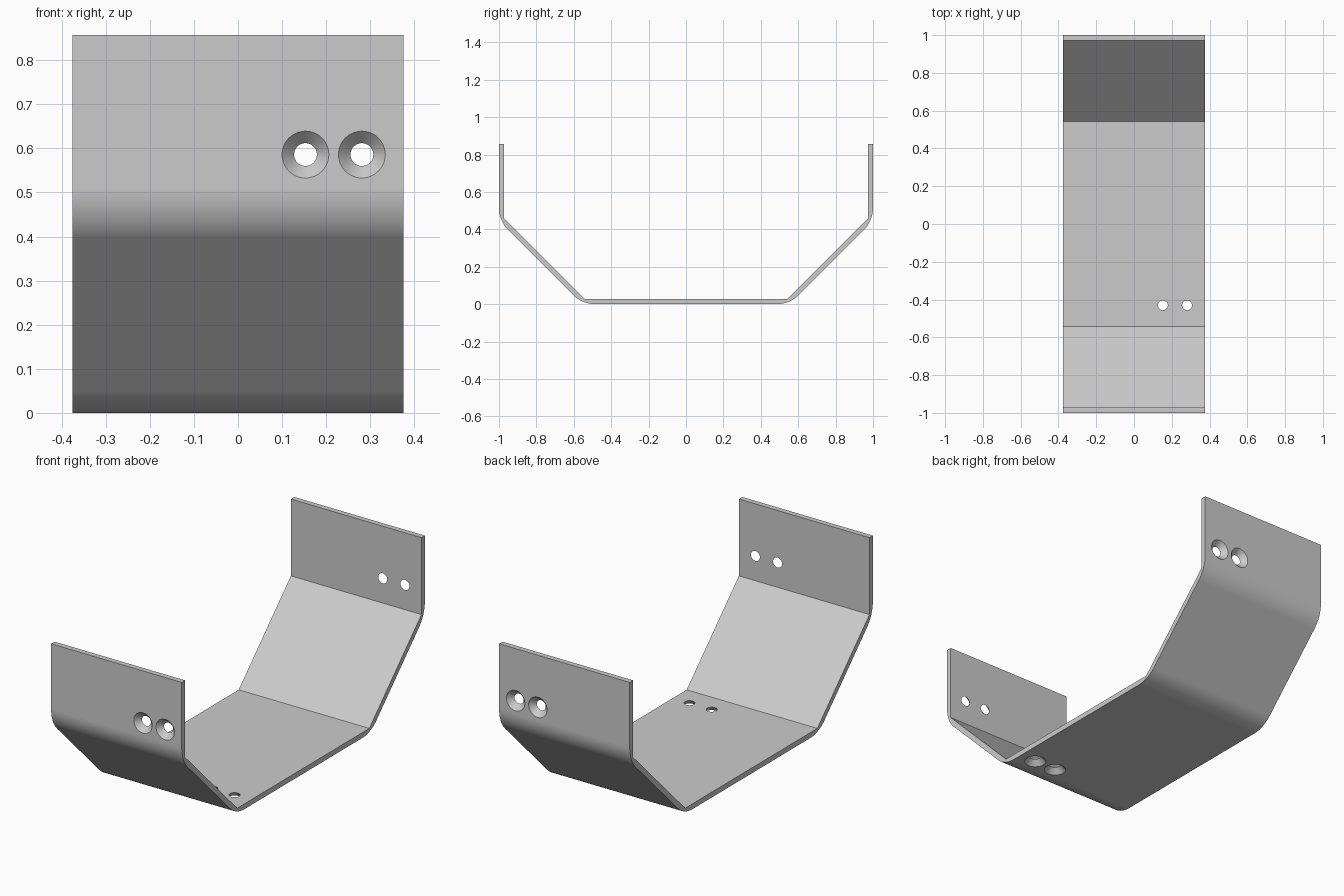
import bpy, bmesh, math
from mathutils import Matrix, Vector

if "Cube" in bpy.data.objects:
    bpy.data.objects.remove(bpy.data.objects["Cube"], do_unlink=True)

HALF_WIDTH = 0.376
HEIGHT = 0.857
T = 0.028            # sheet thickness
BEND = 0.17          # outer bend radius
FLAT = 0.543         # inner half length of the floor
INSET = T * math.tan(math.pi / 8)

steel = bpy.data.materials.new("plain grey")
steel.use_nodes = True
grey = (0.6, 0.6, 0.6, 1)
steel.diffuse_color = grey
steel.node_tree.nodes["Principled BSDF"].inputs["Base Color"].default_value = grey


def bend(cy, cz, start, steps=12):
    """Rounded 45 degree outer bend around a centre, as (y, z) points."""
    return [(cy + BEND * math.cos(a), cz + BEND * math.sin(a))
            for a in (math.radians(start + 45 * i / steps) for i in range(steps + 1))]


def finish(bm, name):
    bmesh.ops.recalc_face_normals(bm, faces=bm.faces)
    mesh = bpy.data.meshes.new(name)
    bm.to_mesh(mesh)
    bm.free()
    mesh.materials.append(steel)
    obj = bpy.data.objects.new(name, mesh)
    bpy.context.collection.objects.link(obj)
    return obj


# Half cross-section: outer side from floor to lip, then the sharp inner side
tangent = BEND * math.tan(math.pi / 8)
rise = 1 - T - FLAT
outer = (bend(FLAT + INSET - tangent, BEND, -90)
         + bend(1 - BEND, T + rise - INSET + tangent, -45)
         + [(1, HEIGHT)])
inner = [(1 - T, HEIGHT), (1 - T, T + rise), (FLAT, T)]
half = outer + inner
profile = half + [(-y, z) for y, z in reversed(half)]

# Bent strap
bm = bmesh.new()
face = bm.faces.new([bm.verts.new((-HALF_WIDTH, y, z)) for y, z in profile])
side = bmesh.ops.extrude_face_region(bm, geom=[face])
bmesh.ops.translate(bm, vec=Vector((2 * HALF_WIDTH, 0, 0)),
                    verts=[v for v in side["geom"] if isinstance(v, bmesh.types.BMVert)])
bracket = finish(bm, "bent_bracket")

# Countersunk holes: a pair in each upright and a pair in the floor
bm = bmesh.new()
EXTRA = 0.004
for x in (0.153, 0.281):
    for y, z, turn in ((-1 + T / 2, 0.586, -90), (1 - T / 2, 0.586, 90), (-0.43, T / 2, 0)):
        place = Matrix.Translation((x, y, z)) @ Matrix.Rotation(math.radians(turn), 4, "X")
        bmesh.ops.create_cone(bm, cap_ends=True, segments=48, radius1=0.053 + EXTRA,
                              radius2=0.026 - EXTRA, depth=T + 2 * EXTRA, matrix=place)
cutter = finish(bm, "countersink_cutter")
cutter.hide_render = True

cut = bracket.modifiers.new("countersinks", "BOOLEAN")
cut.operation = "DIFFERENCE"
cut.solver = "EXACT"
cut.object = cutter

# Smooth bends, crisp folds and rims
bpy.ops.object.select_all(action="DESELECT")
bracket.select_set(True)
bpy.context.view_layer.objects.active = bracket
bpy.ops.object.modifier_apply(modifier=cut.name)
bpy.data.objects.remove(cutter, do_unlink=True)
bpy.ops.object.shade_smooth_by_angle(angle=math.radians(30))
weighted = bracket.modifiers.new("flat plates", "WEIGHTED_NORMAL")
weighted.keep_sharp = True
